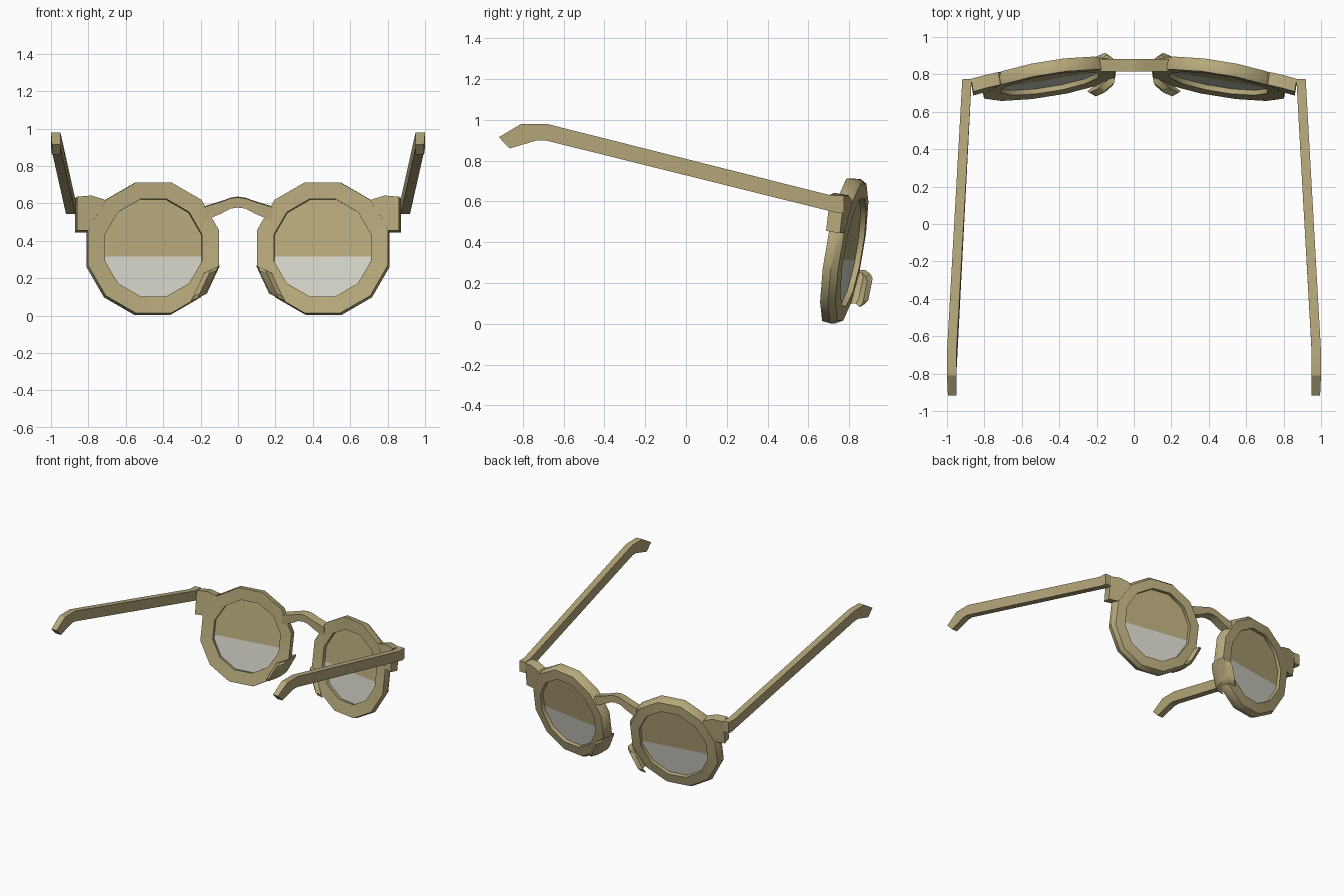
import bpy, bmesh, math

if "Cube" in bpy.data.objects:
    bpy.data.objects.remove(bpy.data.objects["Cube"])

CX, CZ = 0.457, 0.357          # lens centre


def material(name, rgb):
    m = bpy.data.materials.new(name)
    m.diffuse_color = (*rgb, 1)
    m.use_nodes = True
    m.node_tree.nodes["Principled BSDF"].inputs["Base Color"].default_value = m.diffuse_color
    return m


TAN = material("tan_frame", (0.46, 0.39, 0.195))
GREY = material("pale_grey_lens", (0.66, 0.65, 0.58))


def finish(bm, name, mirror=True, mats=(TAN,), angle=35):
    """Turn the bmesh into an object, smooth by angle, mirror across x."""
    bmesh.ops.recalc_face_normals(bm, faces=bm.faces)
    me = bpy.data.meshes.new(name)
    bm.to_mesh(me)
    bm.free()
    for m in mats:
        me.materials.append(m)
    me.shade_smooth()
    me.set_sharp_from_angle(angle=math.radians(angle))
    ob = bpy.data.objects.new(name, me)
    bpy.context.collection.objects.link(ob)
    if mirror:
        mod = ob.modifiers.new("Mirror", "MIRROR")
        mod.use_mirror_merge = False
    return ob


def wrap(bm):
    """Tilt, yaw and dome flat parts (y = depth) onto the face-wrap surface."""
    for v in bm.verts:
        x, d, z = v.co
        u, w = x - CX, z - CZ
        y = 0.797 + 0.17 * w - 0.16 * u - 0.15 * (u * u + w * w) + d
        v.co = (x + 0.16 * d, y, z - 0.17 * d)


def loft(bm, sections, closed=False):
    """Join equal closed sections; cap the ends unless the loft is closed."""
    rings = [[bm.verts.new(p) for p in s] for s in sections]
    n = len(rings[0])
    pairs = list(zip(rings, rings[1:]))
    if closed:
        pairs.append((rings[-1], rings[0]))
    else:
        bm.faces.new(rings[0])
        bm.faces.new(rings[-1])
    for a, b in pairs:
        for i in range(n):
            j = (i + 1) % n
            bm.faces.new((a[i], a[j], b[j], b[i]))


def ring_point(i, r, d):
    t = math.radians(15 + 30 * i)
    return (CX + r * math.cos(t), d, CZ + r * math.sin(t))


# twelve-sided rims with a softened outer front edge
bm = bmesh.new()
profile = [(0.269, -0.035), (0.362, -0.035), (0.366, 0.005), (0.347, 0.035), (0.273, 0.035)]
loft(bm, [[ring_point(i, r, d) for r, d in profile] for i in range(12)], closed=True)
wrap(bm)
finish(bm, "rims")

# lenses: tan above, pale grey below
bm = bmesh.new()
loft(bm, [[ring_point(i, 0.274, d) for i in range(12)] for d in (-0.008, 0.008)])
bmesh.ops.bisect_plane(bm, geom=bm.verts[:] + bm.edges[:] + bm.faces[:],
                       plane_co=(0, 0, 0.315), plane_no=(0, 0, 1))
for f in bm.faces:
    f.material_index = 1 if f.calc_center_median().z < 0.315 else 0
wrap(bm)
finish(bm, "lenses", mats=(TAN, GREY), angle=20)

# end pieces joining rims to temples
outline = [(0.865, 0.45), (0.865, 0.63), (0.79, 0.636), (0.72, 0.615), (0.68, 0.55), (0.75, 0.45)]
bm = bmesh.new()
loft(bm, [[(x, d, z) for x, z in outline] for d in (-0.034, 0.034)])
wrap(bm)
finish(bm, "end_pieces")

# arched bridge
top = [(-0.185, 0.583), (-0.09, 0.612), (-0.04, 0.63), (0, 0.636),
       (0.04, 0.63), (0.09, 0.612), (0.185, 0.583)]
low = [0.505, 0.545, 0.572, 0.577, 0.572, 0.545, 0.505]
bm = bmesh.new()
loft(bm, [[(x, 0.815, b), (x, 0.882, b + 0.005), (x, 0.882, t), (x, 0.815, t - 0.004)]
          for (x, t), b in zip(top, low)])
finish(bm, "bridge", mirror=False)

# nose pads: curved plates hugging the inner rim edge
outer = [(0.0, 0.912), (-0.045, 0.885), (-0.055, 0.80), (-0.045, 0.735), (0.0, 0.70)]
inner = [(0.04, 0.72), (-0.01, 0.755), (-0.018, 0.80), (-0.01, 0.865), (0.035, 0.885)]
bm = bmesh.new()
sections = []
for s, k in ((0, 0.85), (0.15, 1), (0.85, 1), (1, 0.85)):
    sections.append([(0.145 + 0.07 * s + 0.88 * u,
                      0.806 + (y - 0.806) * k + 0.008 - 0.03 * s,
                      0.257 - 0.15 * s + 0.4 * u * -1 - 0.012) for u, y in outer + inner])
loft(bm, sections)
finish(bm, "nose_pads")

# temples: bent side profile, splayed outward towards the tips
side = [(0.775, 0.63), (0.71, 0.63), (-0.68, 0.98), (-0.81, 0.98), (-0.918, 0.915),
        (-0.865, 0.86), (-0.73, 0.90), (-0.69, 0.90), (0.745, 0.543), (0.775, 0.545)]


def splay(y):
    return 0.868 + 0.082 * min(1, (0.775 - y) / 1.46)


bm = bmesh.new()
loft(bm, [[(splay(y) + dx - (0.005 if y < -0.82 and dx else 0), y, z) for y, z in side]
          for dx in (0, 0.05)])
finish(bm, "temples", angle=15)
